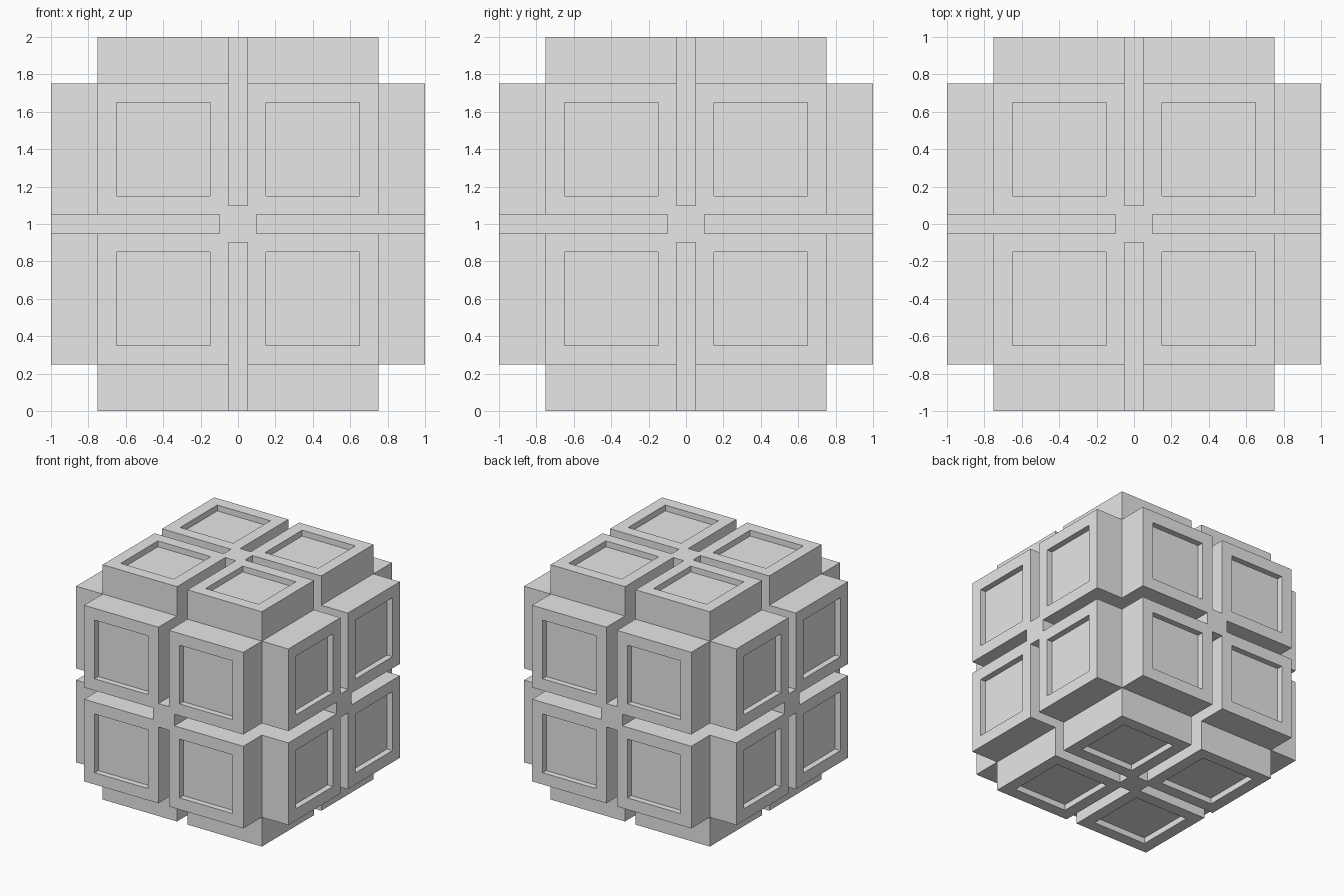
import bpy
import bmesh
from itertools import product
from mathutils import Matrix, Vector

default = bpy.data.objects.get("Cube")
if default:
    bpy.data.objects.remove(default, do_unlink=True)

CENTRE = Vector((0, 0, 1))
HALF = 0.75          # half width of each face block
RISE = 0.25          # how far each block stands out
GAP = 0.05           # half width of the grooves
BRIDGE = 0.10        # groove start, measured from the face centre
RECESS = (0.15, 0.65, 0.05)   # panel start, panel end, panel depth

grey = bpy.data.materials.new("plain grey")
grey.use_nodes = True
grey.diffuse_color = (0.8, 0.8, 0.8, 1)
grey.node_tree.nodes["Principled BSDF"].inputs["Base Color"].default_value = (0.8, 0.8, 0.8, 1)


def make_object(name, bm):
    bmesh.ops.recalc_face_normals(bm, faces=bm.faces)
    mesh = bpy.data.meshes.new(name)
    bm.to_mesh(mesh)
    bm.free()
    mesh.materials.append(grey)
    obj = bpy.data.objects.new(name, mesh)
    obj.location = CENTRE
    bpy.context.collection.objects.link(obj)
    return obj


def add_box(bm, spans):
    """Box from three (low, high) spans along x, y and z."""
    mid = Vector([(a + b) / 2 for a, b in spans])
    size = Vector([abs(b - a) for a, b in spans])
    bmesh.ops.create_cube(bm, size=1, matrix=Matrix.Translation(mid) @ Matrix.Diagonal(size).to_4x4())


# Body: a cube with a raised block on every face
bm = bmesh.new()
bmesh.ops.create_cube(bm, size=2 * HALF)
raised = bmesh.ops.extrude_discrete_faces(bm, faces=bm.faces[:])["faces"]
for face in raised:
    direction = face.calc_center_median().normalized()
    bmesh.ops.translate(bm, verts=face.verts[:], vec=direction * RISE)
body = make_object("panelled_cube", bm)

# Cutters: deep grooves between the blocks, and a shallow panel in each block
bm = bmesh.new()
outer = HALF + RISE
start, end, depth = RECESS
for axis in range(3):
    u, v = (axis + 1) % 3, (axis + 2) % 3
    for su, sv in product((-1, 1), repeat=2):
        groove = [None] * 3
        groove[axis] = (-GAP, GAP)
        groove[u] = (su * BRIDGE, su * (outer + 0.1))
        groove[v] = (sv * BRIDGE, sv * (outer + 0.1))
        add_box(bm, groove)
        for side in (-1, 1):
            panel = [None] * 3
            panel[axis] = (side * (outer - depth), side * (outer + 0.1))
            panel[u] = (su * start, su * end)
            panel[v] = (sv * start, sv * end)
            add_box(bm, panel)
cutter = make_object("groove_cutter", bm)
cutter.hide_render = True

# Cut the body, then discard the cutter
cut = body.modifiers.new("grooves", "BOOLEAN")
cut.operation = "DIFFERENCE"
cut.solver = "EXACT"
cut.object = cutter
bpy.context.view_layer.update()
evaluated = body.evaluated_get(bpy.context.evaluated_depsgraph_get())
result = bpy.data.meshes.new_from_object(evaluated)
body.modifiers.clear()
body.data = result
bpy.data.objects.remove(cutter, do_unlink=True)
